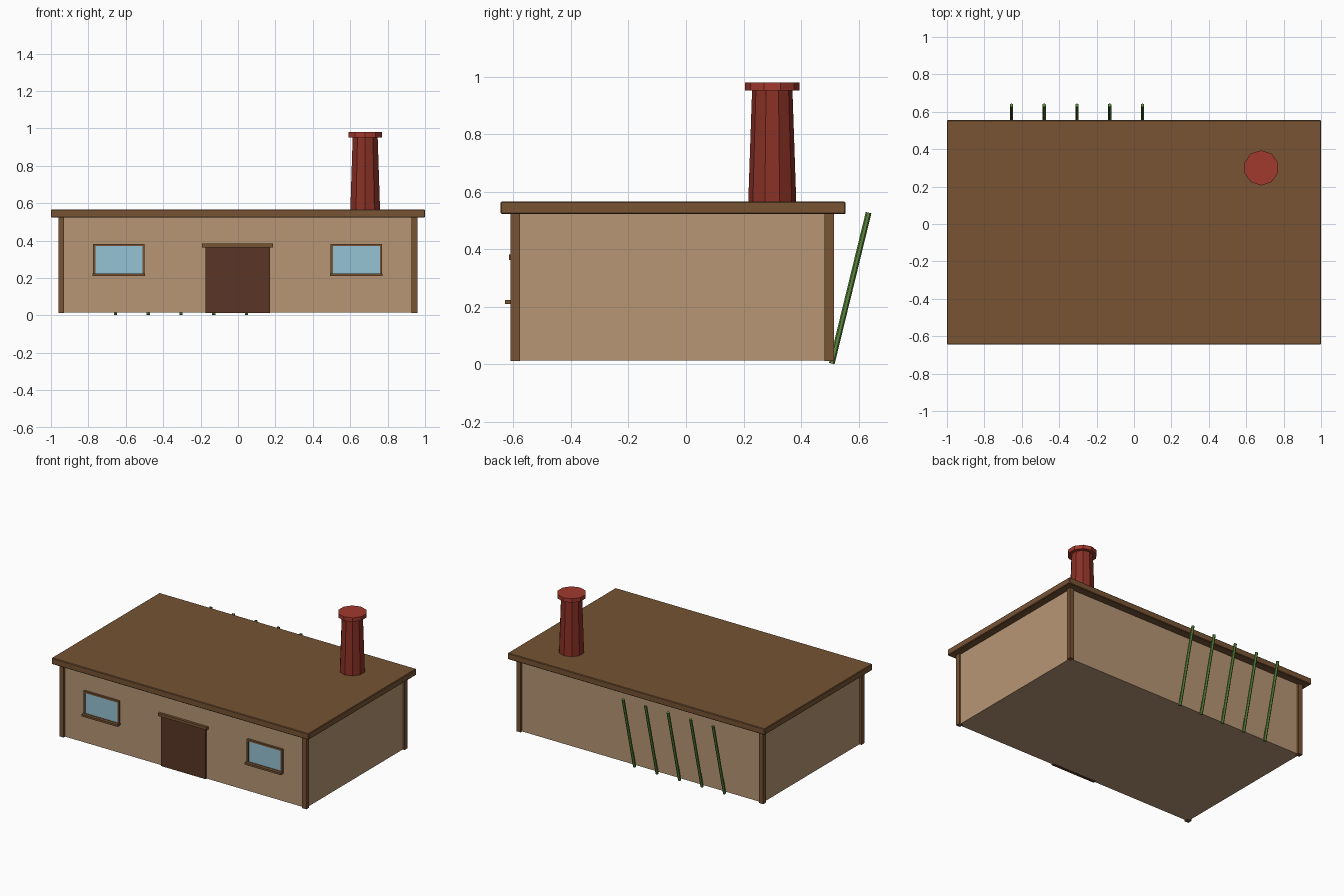
import bpy
from math import atan2, hypot

if "Cube" in bpy.data.objects:
    bpy.data.objects.remove(bpy.data.objects["Cube"])


def material(name, rgb):
    m = bpy.data.materials.new(name)
    m.diffuse_color = tuple((c / 255) ** 2.2 for c in rgb) + (1,)
    m.use_nodes = True
    m.node_tree.nodes["Principled BSDF"].inputs["Base Color"].default_value = m.diffuse_color
    return m


WALL = material("plaster", (182, 149, 116))
WOOD = material("timber", (118, 84, 55))
DOOR = material("dark_wood", (90, 57, 42))
GLASS = material("glass", (148, 194, 210))
BRICK = material("red_clay", (136, 52, 42))
CAP = material("red_cap", (160, 60, 50))
GREEN = material("green_stem", (92, 135, 62))


def box(name, x, y, z, mat, bevel=0):
    """Box from (min, max) pairs on each axis."""
    bpy.ops.mesh.primitive_cube_add(size=1, location=[(a + b) / 2 for a, b in (x, y, z)])
    ob = bpy.context.object
    ob.name = name
    ob.scale = [b - a for a, b in (x, y, z)]
    bpy.ops.object.transform_apply(location=False, rotation=False, scale=True)
    ob.data.materials.append(mat)
    if bevel:
        mod = ob.modifiers.new("bevel", "BEVEL")
        mod.width, mod.segments = bevel, 1
    return ob


def cone(name, sides, r1, r2, depth, loc, mat, tilt=0):
    bpy.ops.mesh.primitive_cone_add(vertices=sides, radius1=r1, radius2=r2, depth=depth,
                                    location=loc, rotation=(tilt, 0, 0))
    ob = bpy.context.object
    ob.name = name
    ob.data.materials.append(mat)
    return ob


# House body and flat roof
FRONT = -0.597
box("walls", (-0.947, 0.947), (FRONT, 0.5), (0.014, 0.53), WALL)
box("roof", (-1, 1), (-0.645, 0.555), (0.523, 0.567), WOOD, 0.004)

# Corner posts
for side, x in (("left", -0.945), ("right", 0.943)):
    for end, y in (("front", -0.594), ("back", 0.498)):
        box(f"{side}_{end}_post", (x - 0.016, x + 0.016), (y - 0.016, y + 0.016),
            (0.012, 0.525), WOOD)

# Door and lintel
box("door", (-0.175, 0.172), (-0.606, FRONT + 0.01), (0.012, 0.366), DOOR)
box("door_lintel", (-0.193, 0.187), (-0.615, FRONT + 0.01), (0.363, 0.383), WOOD)

# Windows: four-bar frame, glass and projecting sill
for side, cx in (("left", -0.637), ("right", 0.633)):
    for part, x, z in (("top", (-0.138, 0.138), (0.37, 0.382)),
                       ("bottom", (-0.138, 0.138), (0.215, 0.225)),
                       ("left", (-0.138, -0.126), (0.225, 0.37)),
                       ("right", (0.126, 0.138), (0.225, 0.37))):
        box(f"{side}_window_frame_{part}", (cx + x[0], cx + x[1]), (-0.611, FRONT + 0.01), z, WOOD)
    box(f"{side}_window_glass", (cx - 0.128, cx + 0.128), (-0.604, FRONT + 0.01), (0.22, 0.373), GLASS)
    box(f"{side}_window_sill", (cx - 0.14, cx + 0.14), (-0.63, FRONT + 0.01), (0.21, 0.224), WOOD)

# Ten-sided tapered chimney with cap
cone("chimney", 10, 0.084, 0.07, 0.41, (0.68, 0.3, 0.755), BRICK)
cone("chimney_cap", 10, 0.094, 0.094, 0.028, (0.68, 0.3, 0.966), CAP)

# Row of leaning stems behind the house
y0, z0, y1, z1 = 0.507, 0.003, 0.635, 0.528
for i in range(5):
    cone(f"stem_{i + 1}", 6, 0.01, 0.01, hypot(y1 - y0, z1 - z0),
         (-0.655 + 0.175 * i, (y0 + y1) / 2, (z0 + z1) / 2), GREEN, -atan2(y1 - y0, z1 - z0))
